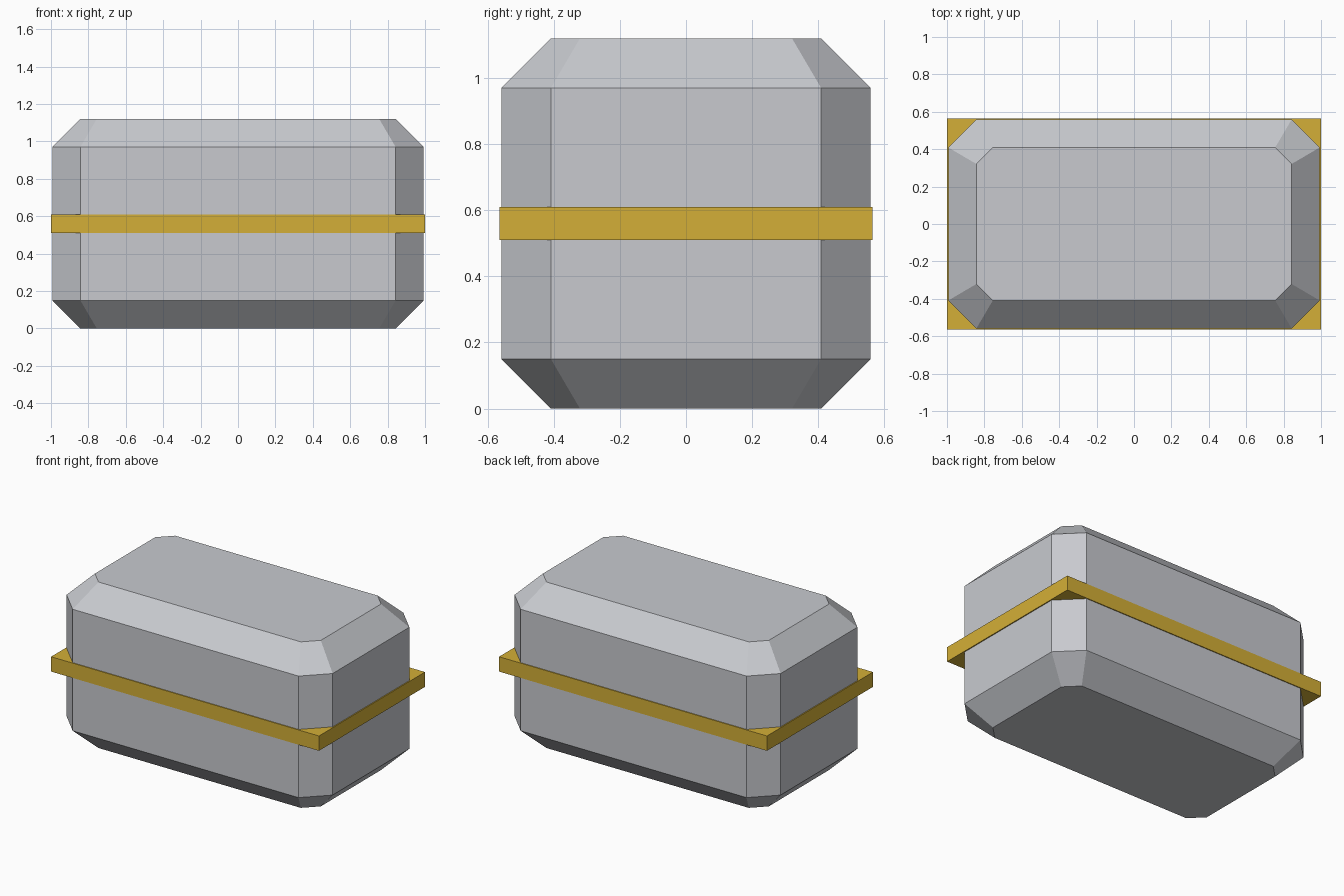
import bpy
import bmesh

cube = bpy.data.objects.get("Cube")
if cube:
    bpy.data.objects.remove(cube, do_unlink=True)


def make_material(name, rgb):
    mat = bpy.data.materials.new(name)
    mat.use_nodes = True
    color = (*rgb, 1)
    mat.diffuse_color = color
    mat.node_tree.nodes["Principled BSDF"].inputs["Base Color"].default_value = color
    return mat


def cut_corner_ring(bm, hx, hy, cut, z):
    """Rectangle outline with its four corners cut off at 45 degrees."""
    quarter = [(hx, hy - cut), (hx - cut, hy)]
    points = quarter + [(-x, y) for x, y in reversed(quarter)]
    points += [(-x, -y) for x, y in points]
    return [bm.verts.new((x, y, z)) for x, y in points]


def build(name, rings, mat):
    """Skin a stack of rings into a closed flat-shaded solid."""
    bm = bmesh.new()
    loops = [cut_corner_ring(bm, *ring) for ring in rings]
    for low, high in zip(loops, loops[1:]):
        for i in range(len(low)):
            j = (i + 1) % len(low)
            bm.faces.new((low[i], low[j], high[j], high[i]))
    bm.faces.new(reversed(loops[0]))
    bm.faces.new(loops[-1])
    bmesh.ops.remove_doubles(bm, verts=bm.verts, dist=0.0001)
    bmesh.ops.recalc_face_normals(bm, faces=bm.faces)
    mesh = bpy.data.meshes.new(name)
    bm.to_mesh(mesh)
    bm.free()
    mesh.materials.append(mat)
    obj = bpy.data.objects.new(name, mesh)
    bpy.context.collection.objects.link(obj)
    return obj


silver = make_material("silver grey", (0.578, 0.591, 0.624))
gold = make_material("gold", (0.658, 0.429, 0.038))

# Chamfered case body
HX, HY, HEIGHT, BEVEL, END_CUT = 0.993, 0.559, 1.12, 0.15, 0.088
END = (HX - BEVEL, HY - BEVEL, END_CUT)
SIDE = (HX, HY, BEVEL)
build("case_body", [(*END, 0), (*SIDE, BEVEL),
                    (*SIDE, HEIGHT - BEVEL), (*END, HEIGHT)], silver)

# Square-cornered band around the middle
bpy.ops.mesh.primitive_cube_add(size=1, location=(0, 0, HEIGHT / 2))
band = bpy.context.object
band.name = "middle_band"
band.scale = (2, 1.13, 0.1)
bpy.ops.object.transform_apply(location=False, rotation=False, scale=True)
band.data.materials.append(gold)
